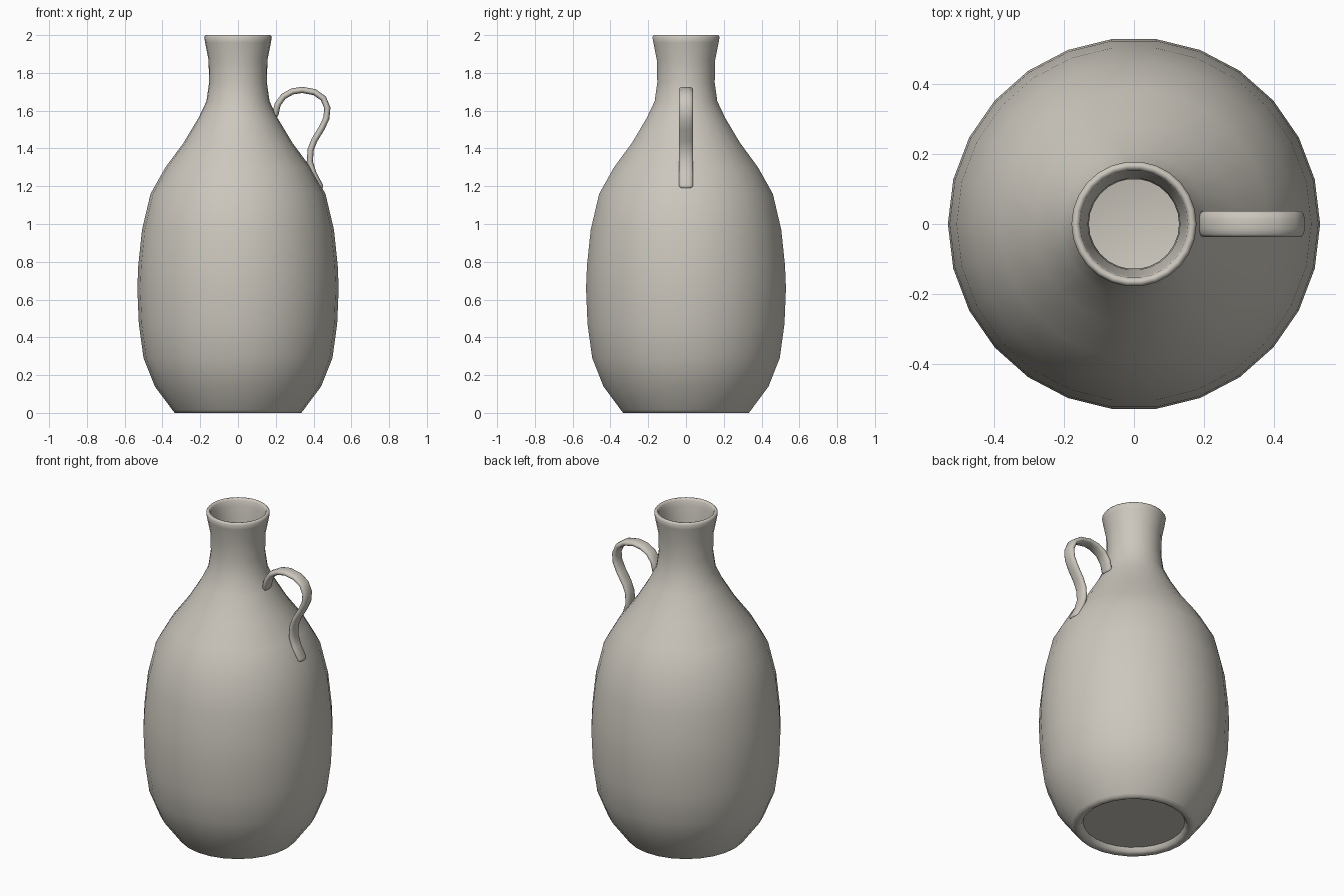
import bpy
import bmesh
from math import cos, sin, pi, radians
from mathutils import Vector

cube = bpy.data.objects.get("Cube")
if cube:
    bpy.data.objects.remove(cube)

# Glazed clay material
CLAY = (0.60, 0.57, 0.51, 1)
clay = bpy.data.materials.new("warm grey clay")
clay.use_nodes = True
clay.diffuse_color = CLAY
clay.node_tree.nodes["Principled BSDF"].inputs["Base Color"].default_value = CLAY


def loft(name, rings):
    """Skin a list of equal-sized rings and close both ends."""
    bm = bmesh.new()
    loops = [[bm.verts.new(p) for p in ring] for ring in rings]
    for a, b in zip(loops, loops[1:]):
        for i in range(len(a)):
            j = (i + 1) % len(a)
            bm.faces.new((a[i], a[j], b[j], b[i]))
    bm.faces.new(loops[0][::-1])
    bm.faces.new(loops[-1])
    bmesh.ops.recalc_face_normals(bm, faces=bm.faces)
    mesh = bpy.data.meshes.new(name)
    bm.to_mesh(mesh)
    bm.free()
    mesh.materials.append(clay)
    obj = bpy.data.objects.new(name, mesh)
    bpy.context.collection.objects.link(obj)
    bpy.ops.object.select_all(action='DESELECT')
    bpy.context.view_layer.objects.active = obj
    obj.select_set(True)
    bpy.ops.object.shade_smooth_by_angle(angle=radians(60))
    return obj


# Vase body: recessed foot, outer wall, rolled lip, inner wall and floor
SIDES, WALL = 26, 0.024
foot = [(0.285, 0.03), (0.295, 0.008), (0.31, 0), (0.335, 0), (0.347, 0.015)]
wall = [(0.44, 0.14), (0.5, 0.29), (0.525, 0.47), (0.533, 0.66), (0.528, 0.78),
        (0.508, 0.97), (0.463, 1.16), (0.384, 1.3), (0.288, 1.43), (0.21, 1.56),
        (0.167, 1.65), (0.153, 1.75), (0.156, 1.87), (0.174, 1.96)]
lip = [(0.179, 1.99), (0.172, 2), (0.162, 2), (0.155, 1.99)]
inside = [(r - WALL, z) for r, z in reversed(wall)] + [(0.33, 0.055)]
loft("vase_body", [[(r * cos(2 * pi * i / SIDES), r * sin(2 * pi * i / SIDES), z)
                    for i in range(SIDES)] for r, z in foot + wall + lip + inside])

# Handle: flattened strap swept along an S-shaped path, with rounded ends
path = [(0.198, 1.58), (0.21, 1.633), (0.24, 1.675), (0.288, 1.702), (0.34, 1.71),
        (0.405, 1.698), (0.452, 1.665), (0.473, 1.615), (0.468, 1.56), (0.442, 1.505),
        (0.405, 1.445), (0.385, 1.395), (0.38, 1.33), (0.4, 1.265), (0.435, 1.2)]
path = [Vector((x, 0, z)) for x, z in path]
HALF_WIDTH, HALF_THICK, AROUND = 0.038, 0.017, 12


def power(v, e):
    return abs(v) ** e * (1 if v > 0 else -1)


def strap_ring(centre, tangent, scale):
    across = Vector((-tangent.z, 0, tangent.x))
    ring = []
    for i in range(AROUND):
        a = 2 * pi * (i + 0.5) / AROUND
        ring.append(centre + across * (HALF_THICK * scale * power(sin(a), 0.8))
                    + Vector((0, HALF_WIDTH * scale * power(cos(a), 0.8), 0)))
    return ring


last = len(path) - 1
tangents = [(path[min(i + 1, last)] - path[max(i - 1, 0)]).normalized()
            for i in range(last + 1)]
rings = [strap_ring(p, t, 1) for p, t in zip(path, tangents)]
for scale, reach in ((0.8, 0.009), (0.45, 0.014)):
    rings.insert(0, strap_ring(path[0] - tangents[0] * reach, tangents[0], scale))
    rings.append(strap_ring(path[-1] + tangents[-1] * reach, tangents[-1], scale))
loft("handle", rings)
